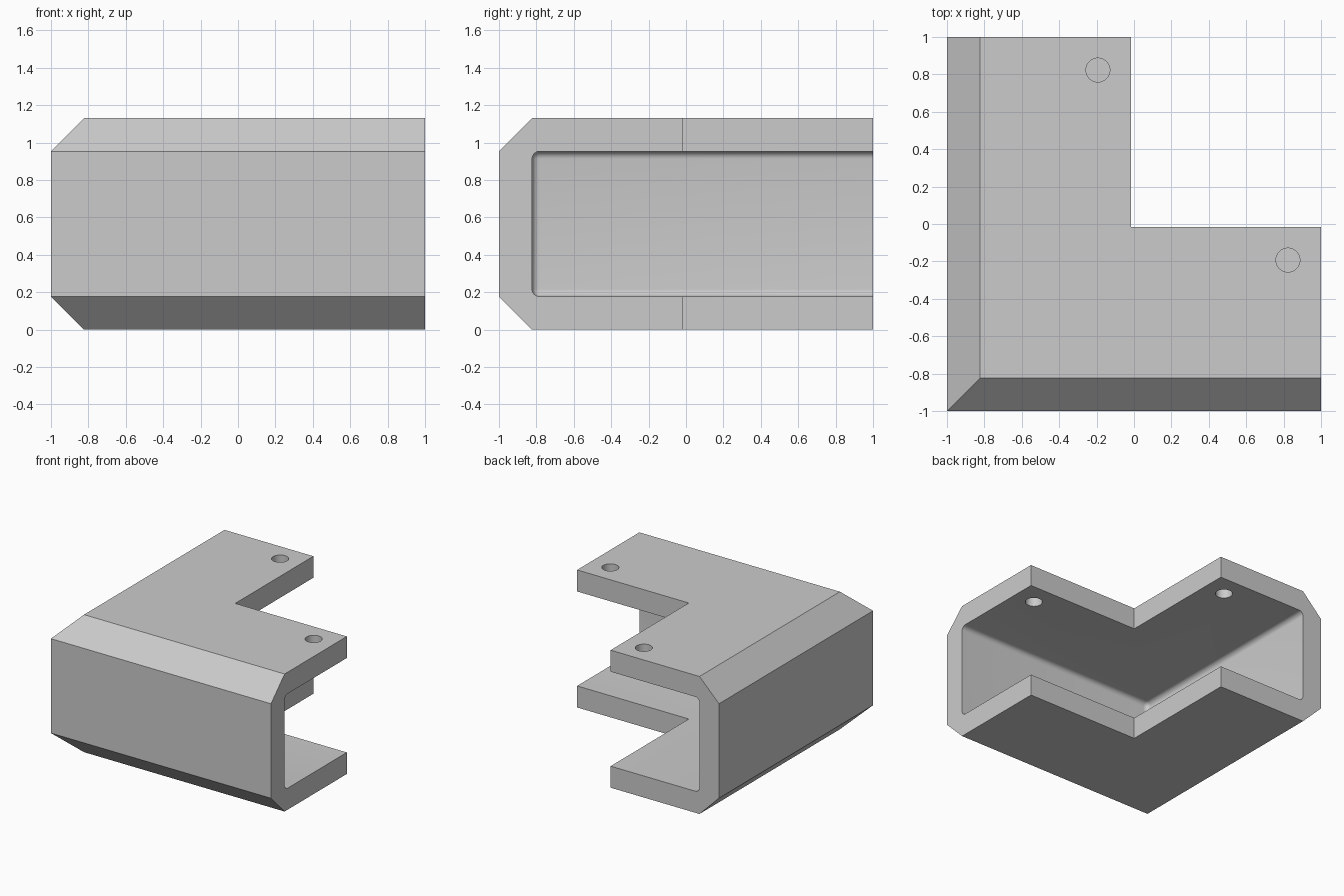
import bpy, bmesh, math
from mathutils import Matrix, Vector

cube = bpy.data.objects.get("Cube")
if cube:
    bpy.data.objects.remove(cube, do_unlink=True)

HEIGHT = 1.13
WALL = 0.177      # wall thickness and outer chamfer
DEPTH = 0.985     # width of each arm
FILLET = 0.04
HOLE_RADIUS = 0.064

grey = bpy.data.materials.new("light grey")
grey.use_nodes = True
colour = (0.6, 0.6, 0.6, 1)
grey.diffuse_color = colour
grey.node_tree.nodes["Principled BSDF"].inputs["Base Color"].default_value = colour


def make_object(name, bm):
    bmesh.ops.recalc_face_normals(bm, faces=bm.faces)
    mesh = bpy.data.meshes.new(name)
    bm.to_mesh(mesh)
    bm.free()
    mesh.materials.append(grey)
    obj = bpy.data.objects.new(name, mesh)
    bpy.context.collection.objects.link(obj)
    return obj


def cut(target, cutter):
    cutter.hide_render = True
    mod = target.modifiers.new("cut", 'BOOLEAN')
    mod.operation = 'DIFFERENCE'
    mod.solver = 'EXACT'
    mod.object = cutter
    bpy.ops.object.select_all(action='DESELECT')
    bpy.context.view_layer.objects.active = target
    target.select_set(True)
    bpy.ops.object.modifier_apply(modifier=mod.name)
    bpy.data.objects.remove(cutter, do_unlink=True)


# Corner guard: chamfered profile swept around a mitred right angle
profile = [(DEPTH, 0), (WALL, 0), (0, WALL),
           (0, HEIGHT - WALL), (WALL, HEIGHT), (DEPTH, HEIGHT)]
bm = bmesh.new()
stations = [[bm.verts.new(place(d - 1, z)) for d, z in profile]
            for place in (lambda s, z: (1, s, z),
                          lambda s, z: (s, s, z),
                          lambda s, z: (s, 1, z))]
for a, b in zip(stations, stations[1:]):
    for i in range(len(profile)):
        j = (i + 1) % len(profile)
        bm.faces.new((a[i], a[j], b[j], b[i]))
bm.faces.new(stations[0])
bm.faces.new(stations[-1])
guard = make_object("corner_guard", bm)

# Cavity: filleted box, running out past both open ends
low = Vector((WALL - 1, WALL - 1, WALL))
high = Vector((1.5, 1.5, HEIGHT - WALL))
bm = bmesh.new()
bmesh.ops.create_cube(bm, size=1, matrix=Matrix.Translation((low + high) / 2)
                      @ Matrix.Diagonal((*(high - low), 1)))
bmesh.ops.bevel(bm, geom=bm.edges[:], offset=FILLET, segments=6,
                profile=0.5, affect='EDGES')
cut(guard, make_object("cavity_cutter", bm))

# Screw holes through the upper plate, one per arm
for x, y in ((-0.193, 0.823), (0.823, -0.193)):
    bm = bmesh.new()
    bmesh.ops.create_cone(bm, cap_ends=True, segments=48, radius1=HOLE_RADIUS,
                          radius2=HOLE_RADIUS, depth=0.4,
                          matrix=Matrix.Translation((x, y, HEIGHT)))
    cut(guard, make_object("hole_cutter", bm))

bpy.ops.object.shade_smooth_by_angle(angle=math.radians(30))
